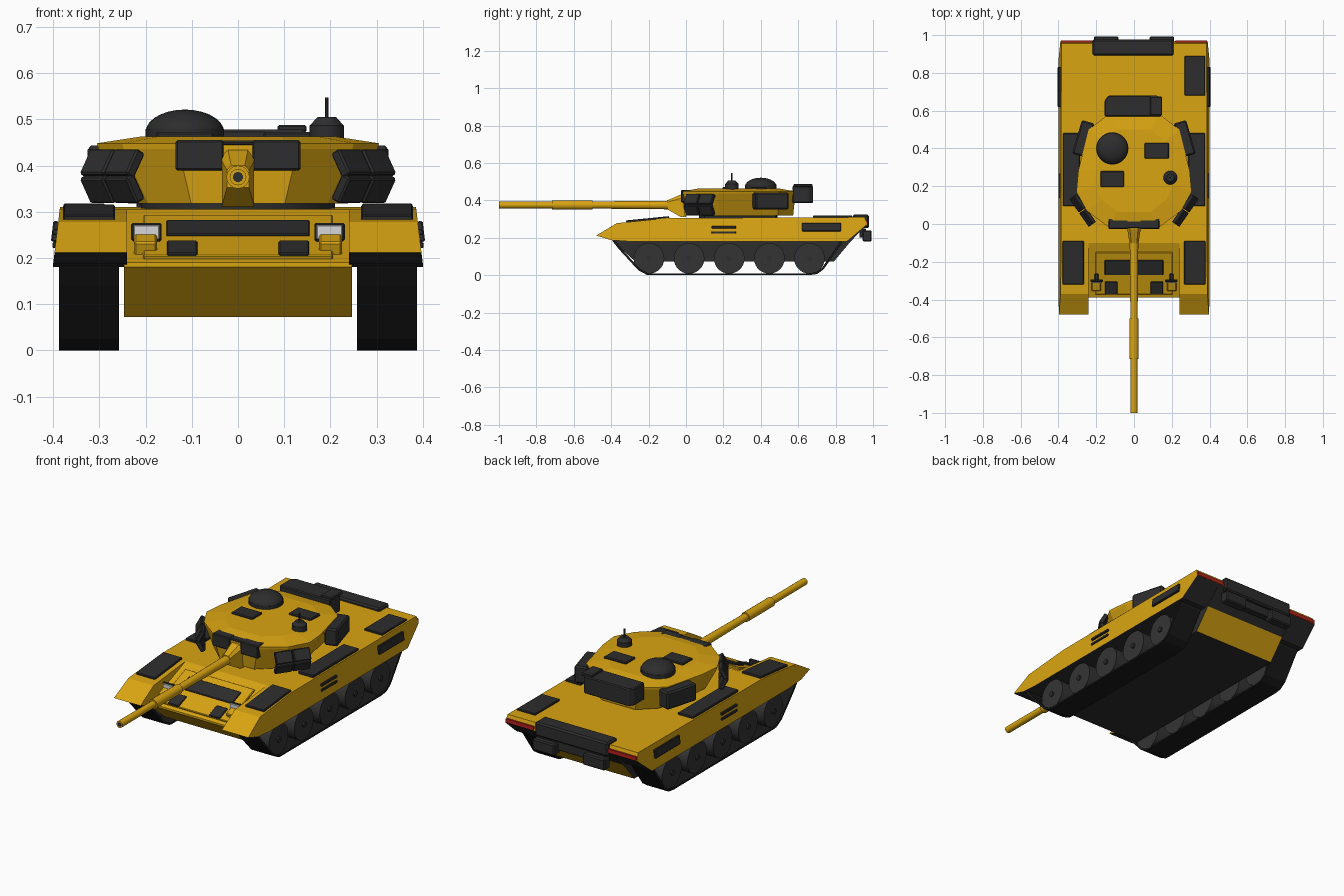
import bpy, bmesh, math
from mathutils import Matrix, Vector, Euler

if "Cube" in bpy.data.objects:
    bpy.data.objects.remove(bpy.data.objects["Cube"])


def material(name, rgb):
    m = bpy.data.materials.new(name)
    m.diffuse_color = (*rgb, 1)
    m.use_nodes = True
    m.node_tree.nodes["Principled BSDF"].inputs["Base Color"].default_value = m.diffuse_color
    return m


YELLOW = material("yellow_paint", (0.70, 0.375, 0.006))
DARK = material("dark_grey", (0.026, 0.026, 0.027))
TRACK = material("track_black", (0.010, 0.010, 0.010))
WHEEL = material("wheel_grey", (0.034, 0.034, 0.034))
WHITE = material("lamp_white", (0.68, 0.68, 0.68))
RED = material("lamp_red", (0.45, 0.015, 0.012))


def finish(bm, name, mats, rule=None, smooth=False, bevel=0):
    bmesh.ops.recalc_face_normals(bm, faces=bm.faces)
    bm.normal_update()
    for f in bm.faces:
        f.smooth = False
        if rule:
            f.material_index = rule(f)
    me = bpy.data.meshes.new(name)
    bm.to_mesh(me)
    bm.free()
    ob = bpy.data.objects.new(name, me)
    bpy.context.collection.objects.link(ob)
    for m in mats:
        me.materials.append(m)
    if bevel:
        b = ob.modifiers.new("bevel", 'BEVEL')
        b.width, b.segments = bevel, 1
    if smooth:
        bpy.ops.object.select_all(action='DESELECT')
        ob.select_set(True)
        bpy.context.view_layer.objects.active = ob
        bpy.ops.object.shade_smooth_by_angle(angle=math.radians(35))
    return ob


def box(name, c, size, mat=DARK, rot=(0, 0, 0), bevel=0.004):
    bm = bmesh.new()
    m = Matrix.Translation(c) @ Euler(rot).to_matrix().to_4x4() @ Matrix.Diagonal((*size, 1))
    bmesh.ops.create_cube(bm, size=1, matrix=m)
    return finish(bm, name, [mat], bevel=bevel)


def cyl(name, c, r, depth, axis, mat, r2=None, segs=24):
    bm = bmesh.new()
    q = Vector((0, 0, 1)).rotation_difference(Vector(axis)).to_matrix().to_4x4()
    bmesh.ops.create_cone(bm, cap_ends=True, segments=segs, radius1=r,
                          radius2=r if r2 is None else r2, depth=depth,
                          matrix=Matrix.Translation(c) @ q)
    return finish(bm, name, [mat], smooth=True)


def loft(name, rings, mats, rule=None, smooth=False, bevel=0):
    bm = bmesh.new()
    vs = [[bm.verts.new(p) for p in ring] for ring in rings]
    n = len(vs[0])
    for a, b in zip(vs, vs[1:]):
        for i in range(n):
            bm.faces.new((a[i], a[(i + 1) % n], b[(i + 1) % n], b[i]))
    bm.faces.new(vs[0])
    bm.faces.new(vs[-1])
    return finish(bm, name, mats, rule, smooth, bevel)


def hull_rule(f):
    n, c = f.normal, f.calc_center_median()
    if n.z < -0.9 or (abs(n.x) > 0.9 and abs(c.x) < 0.25):
        return 1
    return 1 if n.y > 0.2 and n.z < -0.1 and c.z > 0.2 else 0


# Hull: central body and two outer sponsons, from side profiles (y, z)
centre = [(-0.39, 0.18), (-0.39, 0.19), (-0.10, 0.305), (0.955, 0.31), (0.968, 0.27),
          (0.88, 0.18), (0.79, 0.072), (-0.27, 0.072)]
loft("hull_body", [[(x, y, z) for y, z in centre] for x in (-0.247, 0.247)],
     [YELLOW, DARK], hull_rule)
fender = [(-0.48, 0.212), (-0.37, 0.278), (-0.10, 0.305), (0.955, 0.31), (0.968, 0.27),
          (0.86, 0.18), (-0.30, 0.18), (-0.40, 0.187)]
for s, side in ((1, "right"), (-1, "left")):
    inner = [(s * 0.24, y, z) for y, z in fender]
    outer = [(s * (0.385 + (0.31 - z) * 0.12), y, z) for y, z in fender]
    loft(side + "_sponson", [inner, outer], [YELLOW, DARK],
         lambda f: 1 if f.normal.z < -0.9 or (f.normal.y > 0.2 and f.normal.z < -0.1) else 0)


def glacis(y, up=0.0):
    return 0.305 + 0.397 * (y + 0.1) + up


# Front plate details
TILT = math.atan(0.397)
box("glacis_plate", (0, -0.26, glacis(-0.26, 0.002)), (0.41, 0.24, 0.014), YELLOW, (TILT, 0, 0), 0.003)
box("glacis_strip", (0, -0.23, glacis(-0.23, 0.008)), (0.31, 0.085, 0.014), DARK, (TILT, 0, 0), 0.003)

# Parts repeated on both sides
band = [(-0.395, 0.185), (-0.36, 0.14), (-0.255, 0.026), (-0.21, 0.002), (-0.19, 0), (0.66, 0),
        (0.70, 0.006), (0.735, 0.03), (0.83, 0.165), (0.835, 0.185)]
for s, side in ((1, "right"), (-1, "left")):
    box(side + "_glacis_vent", (s * 0.121, -0.338, glacis(-0.338, 0.008)), (0.066, 0.075, 0.014), DARK, (TILT, 0, 0), 0.003)
    box(side + "_lamp_base", (s * 0.2, -0.325, 0.225), (0.05, 0.05, 0.04), YELLOW, (TILT, 0, 0))
    box(side + "_lamp_housing", (s * 0.198, -0.30, 0.256), (0.066, 0.014, 0.040))
    box(side + "_lamp_stalk", (s * 0.198, -0.282, 0.250), (0.02, 0.04, 0.02))
    box(side + "_headlight", (s * 0.198, -0.309, 0.256), (0.056, 0.008, 0.031), WHITE, bevel=0.002)
    box(side + "_fender_plate", (s * 0.322, -0.205, 0.297), (0.112, 0.232, 0.014), DARK, (0.1, 0, 0), 0.003)
    box(side + "_deck_plate", (s * 0.332, 0.288, 0.310), (0.09, 0.385, 0.016), DARK, bevel=0.003)
    # Side skirt panel and slots
    box(side + "_skirt_panel", (s * 0.393, 0.725, 0.257), (0.018, 0.21, 0.045), DARK, (0, -s * 0.12, 0), 0.003)
    for z in (0.256, 0.228):
        box(side + "_skirt_slot", (s * 0.393, 0.202, z), (0.016, 0.13, 0.013), DARK, bevel=0.002)
    box(side + "_tail_lamp", (s * 0.303, 0.966, 0.282), (0.165, 0.01, 0.02), RED, bevel=0)
    box(side + "_rear_box", (s * 0.148, 0.968, 0.21), (0.13, 0.05, 0.06), DARK, bevel=0.006)
    # Running gear: track ribbon and road wheels
    bm = bmesh.new()
    rows = [[bm.verts.new((s * x, y, z)) for x in (0.257, 0.387)] for y, z in band]
    rows += [[bm.verts.new((s * x, y * 0.985 + 0.003, z + 0.009)) for x in (0.257, 0.387)]
             for y, z in reversed(band)]
    for a, b in zip(rows, rows[1:] + rows[:1]):
        bm.faces.new((a[0], a[1], b[1], b[0]))
    n = len(band)
    for i in range(n - 1):
        for k in (0, 1):
            bm.faces.new((rows[i][k], rows[i + 1][k], rows[2 * n - 2 - i][k], rows[2 * n - 1 - i][k]))
    finish(bm, side + "_track", [TRACK])
    for i in range(5):
        y = -0.198 + 0.2145 * i
        cyl(side + "_road_wheel", (s * 0.318, y, 0.09), 0.082, 0.12, (s, 0, 0), WHEEL, segs=28)
        cyl(side + "_wheel_hub", (s * 0.380, y, 0.09), 0.014, 0.012, (s, 0, 0), DARK, segs=12)

# Rear deck
box("engine_plate", (0.322, 0.785, 0.311), (0.108, 0.21, 0.014), DARK, bevel=0.003)
box("rear_stowage", (-0.005, 0.935, 0.288), (0.43, 0.085, 0.074), DARK, bevel=0.008)
box("rear_panel", (0, 0.945, 0.225), (0.40, 0.035, 0.05), DARK)

# Turret body, lofted from a half outline (x, y)
half = [(0.13, -0.02), (0.25, 0.07), (0.305, 0.17), (0.295, 0.28), (0.24, 0.50), (0.13, 0.585)]
outline = half + [(-x, y) for x, y in reversed(half)]


def ring(z, sx, sy):
    return [(x * sx, 0.28 + (y - 0.28) * sy, z) for x, y in outline]


loft("turret_body", [ring(0.318, 0.78, 0.96), ring(0.436, 0.99, 1), ring(0.448, 1, 1),
                     ring(0.463, 0.68, 0.72)], [YELLOW])
cyl("turret_ring", (0, 0.28, 0.307), 0.21, 0.03, (0, 0, 1), DARK, segs=32)

# Gun: mantlet, barrel, sleeve and bore
loft("mantlet", [[(x * w, y, z) for x, z in ((-0.6, t), (0.6, t), (1, m), (1, b), (-1, b), (-1, m))]
                 for y, w, t, m, b in ((0.0, 0.035, 0.44, 0.43, 0.31), (-0.03, 0.035, 0.43, 0.41, 0.312),
                                       (-0.10, 0.024, 0.40, 0.39, 0.352))], [YELLOW])
cyl("gun_barrel", (0, -0.535, 0.375), 0.018, 0.93, (0, -1, 0), YELLOW, segs=16)
cyl("barrel_root", (0, -0.29, 0.375), 0.023, 0.42, (0, -1, 0), YELLOW, 0.019, 16)
cyl("barrel_sleeve", (0, -0.608, 0.375), 0.025, 0.215, (0, -1, 0), YELLOW, segs=16)
cyl("gun_bore", (0, -0.998, 0.375), 0.011, 0.005, (0, -1, 0), DARK, segs=16)

# Turret front cover, angled armour tiles and side bins
for s, side in ((1, "right"), (-1, "left")):
    box(side + "_front_cover", (s * 0.083, 0.002, 0.422), (0.104, 0.056, 0.066))
    out = Vector((s * 0.82, -0.57, 0))
    along = Vector((s * 0.57, 0.82, 0))
    turn = math.atan2(out.y, out.x)
    for tilt, z in ((-0.5, 0.404), (0.5, 0.350)):
        for k in (-0.046, 0.046):
            c = Vector((s * 0.272, 0.072, z)) + along * k
            box(side + "_armour_tile", c, (0.024, 0.088, 0.062), DARK, (0, tilt, turn))
    box(side + "_turret_bin", (s * 0.268, 0.452, 0.397), (0.07, 0.185, 0.092), DARK, (0, 0, s * 0.28), 0.008)
box("front_cover_top", (0, 0.004, 0.448), (0.268, 0.052, 0.012))

# Turret rear bin with cut-back corners
bin_plan = [(-0.155, 0.57), (0.145, 0.57), (0.145, 0.655), (0.125, 0.68), (-0.135, 0.68), (-0.155, 0.655)]
loft("turret_rear_bin", [[(x, y, z) for x, y in bin_plan] for z in (0.385, 0.478)], [DARK], bevel=0.005)
box("rear_bin_lid", (0.117, 0.625, 0.48), (0.063, 0.10, 0.016))

# Roof fittings
box("right_hatch", (0.12, 0.388, 0.464), (0.13, 0.083, 0.016))
box("left_hatch", (-0.115, 0.238, 0.464), (0.125, 0.085, 0.016))
bm = bmesh.new()
bmesh.ops.create_uvsphere(bm, u_segments=28, v_segments=14, radius=1,
                          matrix=Matrix.Translation((-0.115, 0.40, 0.472)) @ Matrix.Diagonal((0.085, 0.085, 0.049, 1)))
finish(bm, "roof_dome", [DARK], smooth=True)
cyl("dome_base", (-0.115, 0.40, 0.464), 0.085, 0.03, (0, 0, 1), DARK, segs=28)
cyl("cupola", (0.192, 0.245, 0.469), 0.037, 0.036, (0, 0, 1), DARK, segs=20)
cyl("cupola_cap", (0.192, 0.245, 0.496), 0.036, 0.018, (0, 0, 1), DARK, 0.02, 20)
cyl("antenna", (0.192, 0.245, 0.52), 0.004, 0.054, (0, 0, 1), DARK, segs=8)
